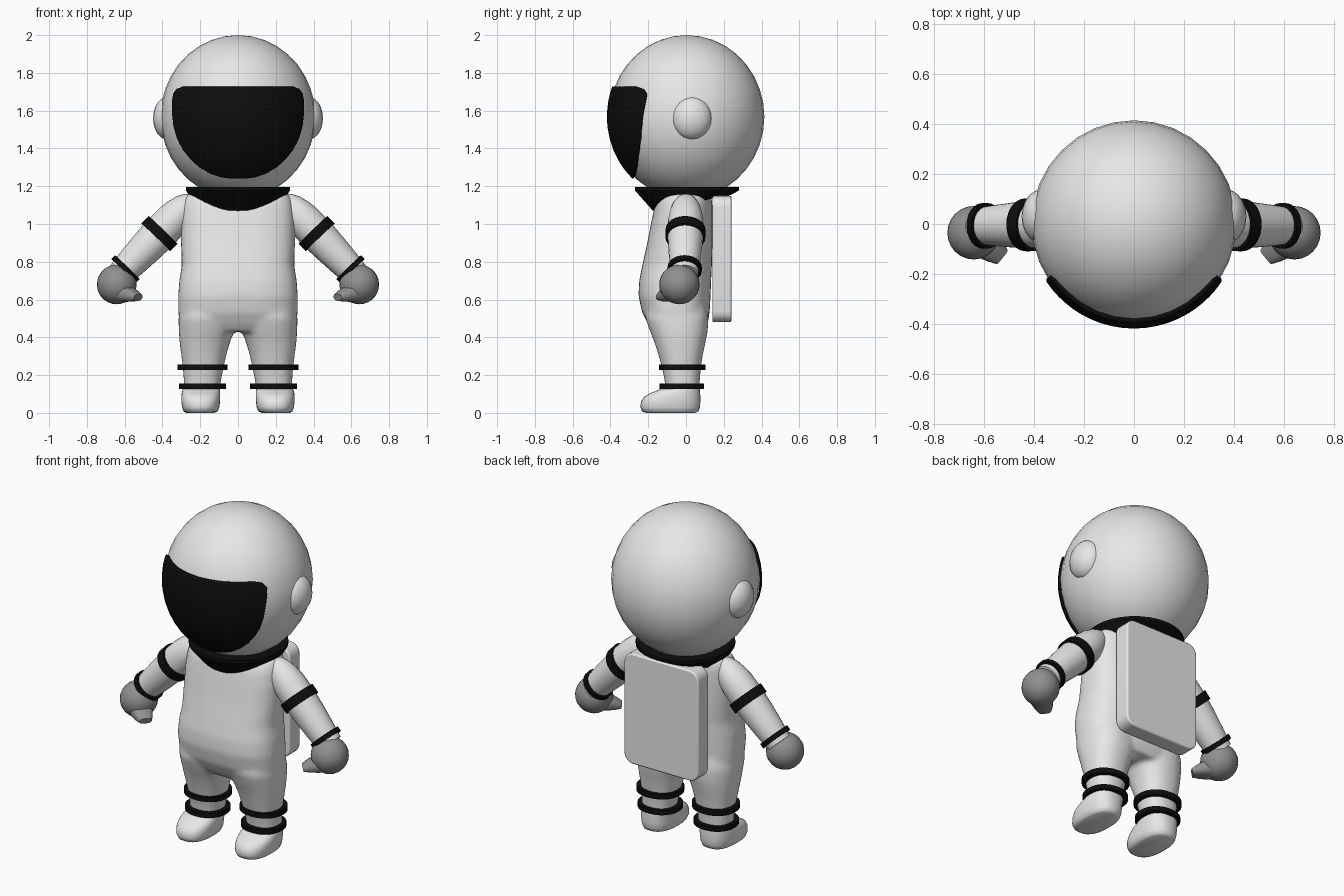
import bpy, bmesh, math
from mathutils import Vector, Matrix

if "Cube" in bpy.data.objects:
    bpy.data.objects.remove(bpy.data.objects["Cube"])


def material(name, v):
    m = bpy.data.materials.new(name)
    m.diffuse_color = (v, v, v, 1)
    m.use_nodes = True
    m.node_tree.nodes["Principled BSDF"].inputs["Base Color"].default_value = m.diffuse_color
    return m


WHITE = material("suit white", 0.8)
BLACK = material("trim black", 0.004)
GREY = material("glove grey", 0.28)


def finish(name, bm, mat, angle=40, mirror=False):
    bmesh.ops.recalc_face_normals(bm, faces=bm.faces)
    me = bpy.data.meshes.new(name)
    bm.to_mesh(me)
    bm.free()
    me.materials.append(mat)
    me.polygons.foreach_set("use_smooth", [True] * len(me.polygons))
    me.set_sharp_from_angle(angle=math.radians(angle))
    ob = bpy.data.objects.new(name, me)
    bpy.context.collection.objects.link(ob)
    if mirror:
        ob.modifiers.new("mirror", "MIRROR")
    return ob


def ring(z, x0, x1, y0, y1, n=28, p=2.0):
    """Superellipse outline at height z."""
    pts = []
    for i in range(n):
        a = 2 * math.pi * i / n
        c, s = math.cos(a), math.sin(a)
        pts.append(Vector(((x0 + x1) / 2 + (x1 - x0) / 2 * math.copysign(abs(c) ** (2 / p), c),
                           (y0 + y1) / 2 + (y1 - y0) / 2 * math.copysign(abs(s) ** (2 / p), s), z)))
    return pts


def loft(bm, rings, mat=Matrix()):
    loops = [[bm.verts.new(mat @ p) for p in r] for r in rings]
    n = len(loops[0])
    for a, b in zip(loops, loops[1:]):
        for i in range(n):
            bm.faces.new((a[i], a[(i + 1) % n], b[(i + 1) % n], b[i]))
    bm.faces.new(loops[0][::-1])
    bm.faces.new(loops[-1])


def round_ring(t, r, n=24):
    return ring(t, -r, r, -r, r, n)


def ellipsoid(name, centre, radii, mat, seg=32, rows=18, mirror=False):
    bm = bmesh.new()
    bmesh.ops.create_uvsphere(bm, u_segments=seg, v_segments=rows, radius=1,
                              matrix=Matrix.Translation(centre) @ Matrix.Diagonal((*radii, 1)))
    return finish(name, bm, mat, 80, mirror)


# Helmet and ear caps
HC, HR = Vector((0, 0.004, 1.567)), (0.41, 0.411, 0.433)
ellipsoid("helmet", HC, HR, WHITE)
ellipsoid("ear_cap", (0.37, 0.03, 1.56), (0.08, 0.108, 0.115), WHITE, 20, 12, True)

# Visor: curved shield following the helmet, half width given by height
bm = bmesh.new()
rows = [(1.24, .04), (1.247, .09), (1.265, .145), (1.30, .205), (1.34, .25), (1.39, .29), (1.45, .322),
        (1.52, .342), (1.59, .35), (1.65, .35), (1.69, .343), (1.715, .325), (1.728, .29)]
N = 24
grid = []
for z, w in rows:
    line = []
    for i in range(N + 1):
        x = w * math.sin(math.pi / 2 * (2 * i / N - 1))
        k = 1 - (x / (HR[0] + .012)) ** 2 - ((z - HC.z) / (HR[2] + .012)) ** 2
        line.append(bm.verts.new((x, HC.y - (HR[1] + .012) * math.sqrt(max(k, 0)), z)))
    grid.append(line)
for a, b in zip(grid, grid[1:]):
    for i in range(N):
        bm.faces.new((a[i], a[i + 1], b[i + 1], b[i]))
visor = finish("visor", bm, BLACK, 50)
mod = visor.modifiers.new("thickness", "SOLIDIFY")
mod.thickness = 0.02

# Collar: flared ring whose lower rim dips at the chest
bm = bmesh.new()
top = ring(1.195, -.275, .275, -.27, .28, 32)
low = ring(1.13, -.235, .235, -.175, .24, 32)
for p in low:
    f = (0.24 - p.y) / 0.415
    p.z = 1.155 - 0.085 * f
rim = [p + Vector((0, 0, -0.018)) for p in top]
loft(bm, [low, rim, top])
finish("collar", bm, BLACK, 30)

# Body: torso and two legs fused into one smooth skin
bm = bmesh.new()
torso = [(0.43, .285, -.17, .10), (0.47, .305, -.20, .115), (0.53, .316, -.232, .125), (0.62, .317, -.252, .13),
         (0.70, .311, -.248, .133), (0.78, .298, -.232, .137), (0.90, .302, -.205, .14), (1.02, .302, -.182, .14),
         (1.10, .294, -.165, .14), (1.145, .28, -.145, .135), (1.165, .25, -.12, .12)]
loft(bm, [ring(z, -w, w, y0, y1, 40, 2.6) for z, w, y0, y1 in torso])
leg = [(0.10, .10, .285, -.105, .07), (0.18, .088, .288, -.115, .074), (0.25, .074, .293, -.13, .08),
       (0.32, .058, .303, -.15, .092), (0.38, .04, .31, -.17, .105), (0.43, .02, .314, -.19, .115),
       (0.50, .01, .316, -.215, .12), (0.56, .02, .30, -.21, .11)]
for s in (1, -1):
    loft(bm, [[Vector((s * p.x, p.y, p.z)) for p in ring(z, x0, x1, y0, y1, 28, 2.3)]
              for z, x0, x1, y0, y1 in leg])
body = finish("body", bm, WHITE, 80)
mod = body.modifiers.new("fuse", "REMESH")
mod.mode, mod.voxel_size, mod.use_smooth_shade = "VOXEL", 0.014, True
mod = body.modifiers.new("soften", "SMOOTH")
mod.factor, mod.iterations = 0.5, 8

# Boots
bm = bmesh.new()
boot = [(0.0, .125, .275, -.21, .05), (0.008, .108, .288, -.232, .066), (0.03, .099, .296, -.242, .074),
        (0.06, .095, .30, -.238, .076), (0.085, .094, .30, -.222, .076), (0.105, .094, .298, -.19, .075),
        (0.12, .095, .294, -.15, .074), (0.14, .098, .288, -.115, .072)]
loft(bm, [ring(z, x0, x1, y0, y1, 28, 2.5) for z, x0, x1, y0, y1 in boot])
finish("boot", bm, WHITE, 70, True)

# Leg bands
for name, z0, z1, x0, x1, y0, y1 in (("ankle_band", .127, .155, .064, .312, -.14, .096),
                                    ("shin_band", .226, .257, .055, .319, -.143, .102)):
    bm = bmesh.new()
    loft(bm, [ring(z, x0, x1, y0, y1, 28, 2.2) for z in (z0, z1)])
    finish(name, bm, BLACK, 40, True)

# Arms with two bands, lofted along a slanted axis
axis = Vector((0.69, -0.015, -0.72)).normalized()
arm_frame = Matrix.Translation((0.277, 0, 1.094)) @ axis.to_track_quat("Z", "Y").to_matrix().to_4x4()
for name, prof, mat in (
        ("arm", [(-.06, .03), (-.04, .052), (0, .073), (.05, .086), (.1, .093), (.2, .095),
                 (.3, .09), (.4, .082), (.5, .072)], WHITE),
        ("upper_arm_band", [(.173, .106), (.228, .106)], BLACK),
        ("wrist_band", [(.446, .091), (.474, .091)], BLACK)):
    bm = bmesh.new()
    loft(bm, [round_ring(t, r) for t, r in prof], arm_frame)
    finish(name, bm, mat, 50, True)

# Gloves: round fist with a flat tapered finger flap
ellipsoid("glove", (0.642, -0.035, 0.68), (0.105, 0.107, 0.105), GREY, 24, 14, True)
bm = bmesh.new()
tip = Vector((-0.105, -0.085, -0.035)).normalized()
frame = Matrix.Translation((0.63, -0.05, 0.645)) @ tip.to_track_quat("Z", "Y").to_matrix().to_4x4()
loft(bm, [ring(t, -w, w, -h, h, 16, 2.6) for t, w, h in
          ((0, .07, .055), (.05, .063, .046), (.10, .05, .032), (.135, .036, .018))], frame)
finish("glove_fingers", bm, GREY, 50, True)

# Backpack: slab with rounded corners
bm = bmesh.new()
bmesh.ops.create_cube(bm, size=1, matrix=Matrix.Translation((0, 0.19, 0.815)) @ Matrix.Diagonal((0.5, 0.1, 0.67, 1)))
edges = [e for e in bm.edges if abs(e.verts[0].co.y - e.verts[1].co.y) > 0.05]
bmesh.ops.bevel(bm, geom=edges, offset=0.06, segments=5, profile=0.5, affect="EDGES")
pack = finish("backpack", bm, WHITE, 40)
mod = pack.modifiers.new("soft_edge", "BEVEL")
mod.width, mod.segments = 0.008, 2
